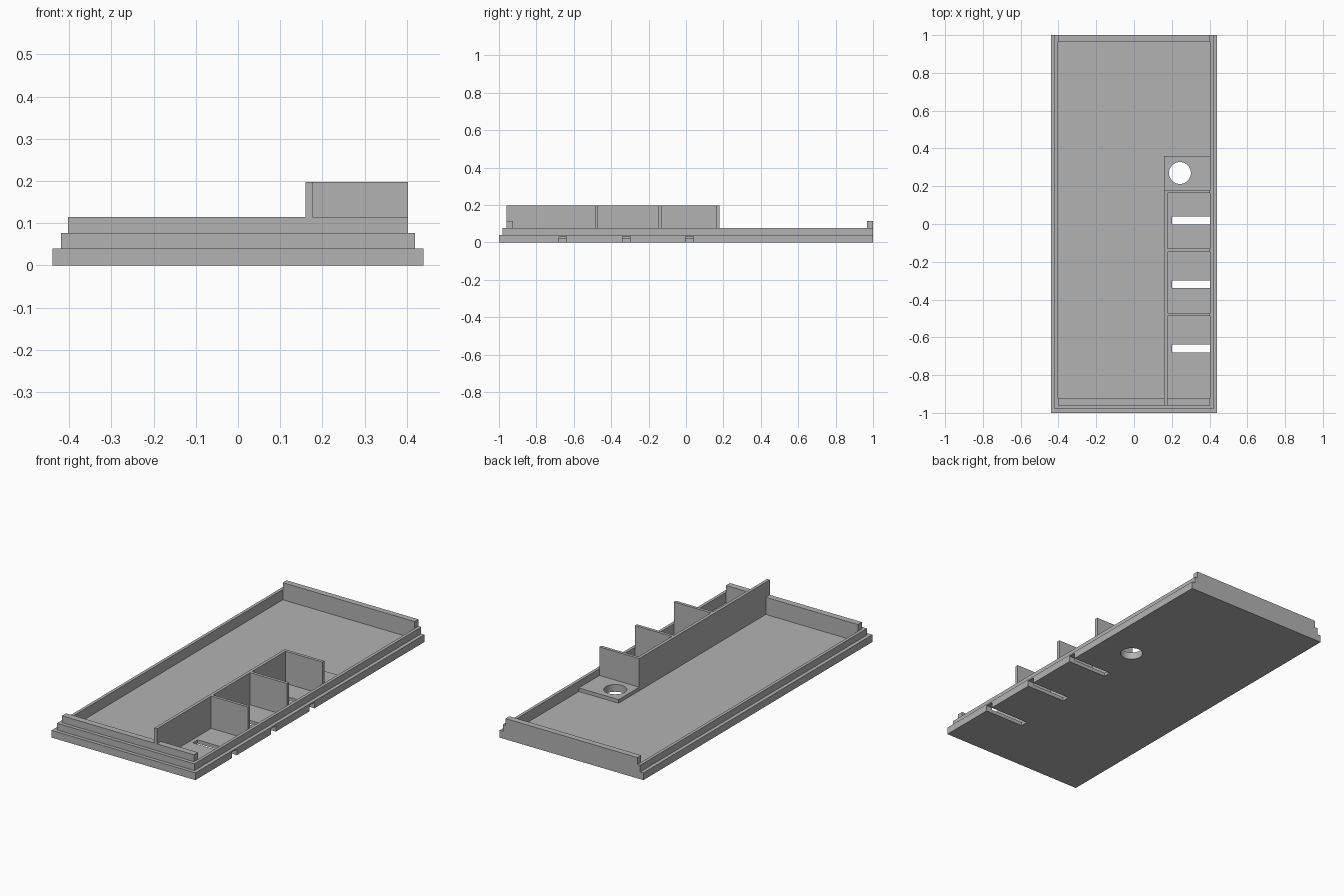
import bpy

if "Cube" in bpy.data.objects:
    bpy.data.objects.remove(bpy.data.objects["Cube"], do_unlink=True)

grey = bpy.data.materials.new("plain grey")
grey.use_nodes = True
colour = (0.45, 0.45, 0.45, 1)
grey.diffuse_color = colour
grey.node_tree.nodes["Principled BSDF"].inputs["Base Color"].default_value = colour


def box(name, x, y, z):
    """Box spanning the given (low, high) ranges."""
    bpy.ops.mesh.primitive_cube_add(size=1)
    ob = bpy.context.object
    ob.name = name
    ob.location = [(a + b) / 2 for a, b in (x, y, z)]
    ob.scale = [b - a for a, b in (x, y, z)]
    bpy.ops.object.transform_apply(location=True, scale=True)
    ob.data.materials.append(grey)
    return ob


def combine(target, tool, operation, keep=False):
    """Apply a boolean and drop the tool."""
    mod = target.modifiers.new(operation, "BOOLEAN")
    mod.operation, mod.solver, mod.object = operation, "EXACT", tool
    bpy.context.view_layer.objects.active = target
    bpy.ops.object.modifier_apply(modifier=mod.name)
    if not keep:
        bpy.data.objects.remove(tool, do_unlink=True)


INNER = 0.403            # half width of the cavity
FLOOR = 0.02
FRONT, BACK = -0.96, 0.18  # ends of the long divider
WALL = 0.017

# Stepped tray with open middle and raised end rims
tray = box("tray", (-0.44, 0.44), (-1, 1), (0, 0.04))
combine(tray, box("step", (-0.42, 0.42), (-0.98, 1), (0.03, 0.077)), "UNION")
for y in ((FRONT, -0.9), (0.95, 1)):
    combine(tray, box("rim", (-INNER, INNER), y, (0.03, 0.115)), "UNION")
combine(tray, box("cavity", (-INNER, INNER), (-0.925, 0.967), (FLOOR, 0.3)), "DIFFERENCE")

# Cable slots through the floor and out of the left edge
for y in (-0.659, -0.319, 0.018):
    combine(tray, box("slot", (0.2, 0.5), (y - 0.021, y + 0.021), (-0.1, 0.032)), "DIFFERENCE")

# Raised mounting pad, with a round hole through pad and floor
pad = box("mounting_pad", (0.16, INNER), (BACK, 0.36), (FLOOR, 0.04))
bpy.ops.mesh.primitive_cylinder_add(vertices=48, radius=0.058, depth=0.4, location=(0.243, 0.27, 0))
drill = bpy.context.object
combine(pad, drill, "DIFFERENCE", keep=True)
combine(tray, drill, "DIFFERENCE")

# Long divider and the cross partitions of the three bays
box("long_divider", (0.16, 0.16 + WALL), (FRONT, BACK), (FLOOR, 0.198))
for i, y in enumerate((BACK, -0.13, -0.47)):
    box(f"partition_{i + 1}", (0.16 + WALL, INNER), (y - WALL, y), (FLOOR, 0.198))
